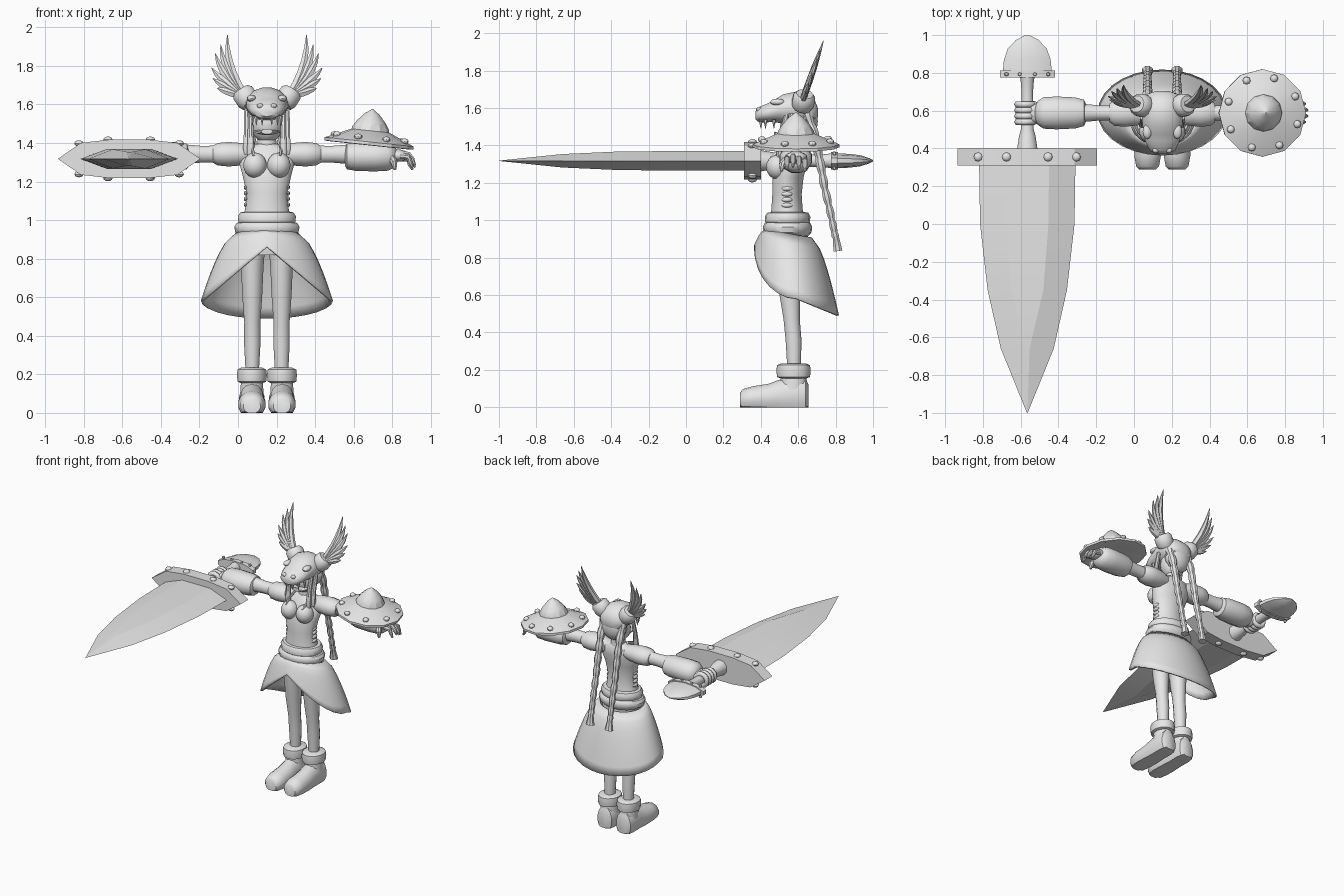
import bpy, bmesh, math
from mathutils import Vector, Matrix

CX = 0.15                       # body centre line
SX, SZ = -0.565, 1.318          # sword axis
GREY = bpy.data.materials.new("plain grey")
GREY.diffuse_color = (0.8, 0.8, 0.8, 1)


def finish(name, bm, angle=40):
    bmesh.ops.recalc_face_normals(bm, faces=bm.faces)
    me = bpy.data.meshes.new(name)
    bm.to_mesh(me)
    bm.free()
    for p in me.polygons:
        p.use_smooth = True
    me.set_sharp_from_angle(angle=math.radians(angle))
    me.materials.append(GREY)
    ob = bpy.data.objects.new(name, me)
    bpy.context.collection.objects.link(ob)
    return ob


def skin(name, rings, caps=True, angle=40):
    """Bridge equal-length closed rings of points."""
    bm = bmesh.new()
    vs = [[bm.verts.new(p) for p in r] for r in rings]
    n = len(vs[0])
    for a, b in zip(vs, vs[1:]):
        for i in range(n):
            j = (i + 1) % n
            bm.faces.new((a[i], a[j], b[j], b[i]))
    if caps:
        bm.faces.new(vs[0])
        bm.faces.new(vs[-1])
    return finish(name, bm, angle)


def loft(name, secs, n=12, up=(0, 0, 1), axis=None, zmin=None, angle=40):
    """Elliptic sections (x, y, z, half width, half height) along a path."""
    pts = [Vector(s[:3]) for s in secs]
    rings = []
    for k, s in enumerate(secs):
        t = Vector(axis) if axis else pts[min(k + 1, len(pts) - 1)] - pts[max(k - 1, 0)]
        side = t.normalized().cross(Vector(up)).normalized()
        top = side.cross(t).normalized()
        ring = []
        for i in range(n):
            w = 2 * math.pi * (i + 0.5) / n
            p = pts[k] + side * (s[3] * math.cos(w)) + top * (s[4] * math.sin(w))
            if zmin is not None:
                p.z = max(p.z, zmin)
            ring.append(p)
        rings.append(ring)
    return skin(name, rings, angle=angle)


def upright(name, secs, n=14, x=CX):
    """Sections (y, z, half x, half y) stacked in z."""
    return loft(name, [(x, y, z, a, b) for y, z, a, b in secs], n, (0, 1, 0), (0, 0, 1))


def ball(name, loc, r, seg=12, rings=8):
    bm = bmesh.new()
    bmesh.ops.create_uvsphere(bm, u_segments=seg, v_segments=rings, radius=1,
                              matrix=Matrix.Translation(loc) @ Matrix.Diagonal((*r, 1)))
    return finish(name, bm)


# ---- sword ----
blade = []
for y, w, f, h in ((0.32, .255, .115, .052), (0, .25, .112, .052), (-.35, .21, .085, .05),
                   (-.66, .14, .012, .036), (-1, .002, .001, .001)):
    blade.append([(SX + dx, y, SZ + dz) for dx, dz in
                  ((w, 0), (f, h), (-f, h), (-w, 0), (-f, -h), (f, -h))])
skin("sword_blade", blade, angle=15)
half = [(.37, 0), (.25, .083), (.1, .1), (-.1, .1), (-.25, .083)]
outline = half + [(-x, -z) for x, z in half]
skin("sword_guard", [[(SX + x, y, SZ + z) for x, z in outline] for y in (.31, .40)], angle=15)
for dx, dz in ((.26, .08), (.11, .1), (-.11, .1), (-.26, .08)):
    for s in (-1, 1):
        ball("guard_bolt", (SX + dx, .355, SZ + s * dz), (.024, .024, .016), 8, 6)
loft("sword_grip", [(SX, y, SZ, r, r) for y, r in
     ((.39, .058), (.47, .045), (.5, .036), (.7, .032), (.75, .036), (.79, .042))], 10)
loft("pommel_collar", [(SX, y, SZ, .153, .046) for y in (.775, .812)], 10, angle=25)
loft("pommel", [(SX, y, SZ, a, b) for y, a, b in
     ((.80, .137, .04), (.87, .13, .037), (.93, .108, .03), (.975, .062, .016), (1, .01, .004))],
     10, axis=(0, 1, 0), angle=25)
for dx in (-.11, -.04, .04, .11):
    for s in (-1, 1):
        ball("pommel_bolt", (SX + dx, .793, SZ + s * .04), (.011, .011, .011), 6, 4)

# ---- shield, tilted on the forearm ----
tilt = Matrix.Translation((.68, .588, 1.40)) @ Matrix.Rotation(math.radians(6), 4, 'Y')


def disc(name, prof, n):
    return skin(name, [[tilt @ Vector((r * math.cos(2 * math.pi * i / n), r * math.sin(2 * math.pi * i / n), z))
                        for i in range(n)] for r, z in prof], angle=25)


disc("shield_plate", [(.05, .03), (.215, -.012), (.232, -.01), (.232, .006), (.1, .064), (.02, .075)], 12)
disc("shield_spike", [(.1, .055), (.096, .078), (.075, .11), (.04, .15), (.002, .178)], 12)
for i in range(8):
    w = math.pi * (i + .6) / 4
    ball("shield_bolt", tilt @ Vector((.192 * math.cos(w), .192 * math.sin(w), .027)), (.021, .021, .016), 8, 6)

# ---- torso ----
upright("torso", [(.585, 1.395, .06, .04), (.585, 1.37, .13, .06), (.57, 1.31, .15, .08),
                  (.545, 1.23, .128, .085), (.54, 1.14, .108, .08), (.54, 1.06, .115, .085),
                  (.545, .98, .135, .1), (.55, .90, .142, .105), (.555, .82, .13, .1)], 16)
upright("neck", [(.59, 1.37, .055, .05), (.59, 1.45, .045, .045)])
upright("belt_upper_roll", [(.545, .975, .135, .105), (.543, .99, .15, .12), (.543, 1.02, .153, .122),
                            (.545, 1.04, .14, .11), (.545, 1.045, .11, .08)], 18)
upright("belt_lower_roll", [(.543, .915, .14, .11), (.543, .935, .166, .128), (.543, .965, .172, .132),
                            (.543, .985, .16, .122), (.543, .995, .13, .1)], 18)

# ---- skirt, short in front and long behind ----
rows = []
for k in range(8):
    t, row = k / 7, []
    f = t ** .62
    for i in range(28):
        p = 2 * math.pi * i / 28
        s, c = math.sin(p), math.cos(p)
        hem = .86 - .28 * abs(s) if c > 0 else .58 + .09 * c
        top = .925 + .02 * c
        row.append((CX + s * (.162 + .175 * f),
                    .545 - .122 * c + f * (.045 - .1 * c),
                    top + (hem - top) * t))
    rows.append(row)
skirt = skin("skirt", rows, caps=False, angle=50)
solid = skirt.modifiers.new("thickness", 'SOLIDIFY')
solid.thickness = .012
solid.offset = 0

# ---- head and beast helmet ----
ball("face", (CX, .585, 1.50), (.085, .082, .1), 16, 10)
loft("helmet", [(CX, y, z, a, b) for y, z, a, b in
     ((.372, 1.56, .035, .022), (.39, 1.565, .07, .042), (.44, 1.575, .093, .052), (.475, 1.585, .098, .062),
      (.52, 1.595, .107, .08), (.59, 1.6, .112, .09), (.65, 1.59, .108, .085), (.69, 1.58, .08, .06),
      (.705, 1.575, .03, .025))], 16, axis=(0, 1, 0))
loft("lower_jaw", [(CX, y, z, a, .014) for y, z, a in
     ((.47, 1.46, .03), (.49, 1.455, .055), (.56, 1.46, .075))], 10, axis=(0, 1, 0))
ball("hair_back", (CX, .64, 1.53), (.1, .065, .1))

for s, side in ((-1, "right"), (1, "left")):
    X = lambda d: CX + s * d
    ball(side + "_brow", (X(.08), .49, 1.632), (.024, .04, .018))
    ball(side + "_nostril", (X(.035), .392, 1.592), (.018, .018, .014), 8, 6)
    for d, y in ((.025, .40), (.055, .425), (.075, .47)):
        loft(side + "_tooth", [(X(d), y, 1.54, .012, .012), (X(d), y, 1.49, .001, .001)], 6, (0, 1, 0))

    # wing on the helmet: band and fanned feathers
    loft(side + "_wing_band", [(X(.085), .62, 1.61, .055, .055), (X(.10), .625, 1.625, .062, .062),
                               (X(.125), .632, 1.66, .06, .06), (X(.135), .635, 1.675, .045, .045)], 12, (0, 1, 0))
    for mx, mz, tx, tz in ((.195, 1.79, .205, 1.96), (.21, 1.77, .24, 1.91), (.22, 1.75, .268, 1.865),
                           (.215, 1.715, .287, 1.79), (.205, 1.69, .28, 1.735), (.19, 1.665, .258, 1.685)):
        path = []
        for k, r in enumerate((.022, .024, .023, .02, .013, .002)):
            t = k / 5
            x = (1 - t) ** 2 * .115 + 2 * t * (1 - t) * (mx + .02) + t * t * tx
            z = (1 - t) ** 2 * 1.645 + 2 * t * (1 - t) * mz + t * t * tz
            path.append((X(x), .625 + (z - 1.645) * .35, z, r, r * .75))
        loft(side + "_feather", path, 6, (0, 1, 0))

    # long braid with tassel, short front locks
    way = [(.63, 1.62), (.685, 1.46), (.715, 1.32), (.74, 1.18), (.77, 1.05), (.795, .93)]
    braid = []
    for k in range(41):
        u = min(k / 8, 4.999)
        i, q = int(u), u - int(u)
        y, z = (way[i][j] * (1 - q) + way[i + 1][j] * q for j in (0, 1))
        r = (.031 - .01 * k / 40) * (.72 + .28 * abs(math.sin(math.pi * k / 5)))
        braid.append((X(.078), y, z, r, r))
    loft(side + "_braid", braid, 8, (0, 1, 0))
    loft(side + "_braid_tassel", [(X(.078), .79, .945, .016, .016), (X(.078), .797, .92, .024, .022),
                                  (X(.078), .802, .905, .018, .018), (X(.078), .812, .835, .032, .026)], 8, (0, 1, 0))
    for d, y, z in ((.085, .51, 1.32), (.105, .535, 1.34)):
        upright(side + "_front_lock", [(y + .03, 1.57, .014, .014), (y, 1.45, .016, .016),
                                       (y - .01, z + .03, .02, .018), (y - .01, z, .012, .01)], 8, X(d))

    # chest and waist lacing
    ball(side + "_chest_cup", (X(.062), .49, 1.285), (.062, .062, .066), 14, 10)
    loft(side + "_strap", [(X(.068), .455, 1.33, .012, .008), (X(.075), .5, 1.37, .012, .008),
                           (X(.07), .58, 1.40, .012, .008)], 6, (1, 0, 0))
    for k in range(5):
        ball(side + "_lacing", (X(.108), .54, 1.08 + .03 * k), (.012, .03, .013), 8, 6)

    # arm from puffed sleeve to gauntlet
    for part, secs in (("sleeve", ((.08, .055, .045), (.13, .068, .06), (.2, .076, .066), (.255, .07, .06),
                                   (.28, .05, .046))),
                       ("forearm", ((.26, .042, .046), (.34, .042, .045), (.42, .05, .052))),
                       ("gauntlet", ((.405, .05, .05), (.415, .072, .068), (.46, .085, .077), (.56, .09, .08),
                                     (.63, .086, .076), (.66, .065, .06), (.675, .035, .035)))):
        z0 = 1.342 if part != "gauntlet" else 1.33
        loft(side + "_" + part, [(X(d), .588, z0, a, b) for d, a, b in secs], 12, axis=(1, 0, 0))

    # leg, cuff and boot
    upright(side + "_leg", [(.55, .88, .07, .085), (.55, .75, .06, .07), (.555, .6, .053, .057),
                            (.565, .47, .043, .045), (.575, .36, .044, .044), (.578, .2, .035, .037)], 12, X(.076))
    upright(side + "_boot_cuff", [(.575, .155, .06, .07), (.575, .162, .076, .088), (.575, .195, .08, .092),
                                  (.575, .225, .076, .088), (.575, .235, .055, .065)], 14, X(.078))
    loft(side + "_boot", [(X(.078), y, z, a, b) for y, z, a, b in
         ((.288, .035, .045, .04), (.305, .04, .062, .058), (.36, .045, .072, .068), (.44, .045, .072, .08),
          (.52, .055, .066, .1), (.6, .06, .068, .105), (.64, .055, .06, .1), (.655, .05, .04, .07))],
         14, axis=(0, 1, 0), zmin=0)
    upright(side + "_boot_shaft", [(.575, .06, .066, .078), (.575, .17, .058, .07)], 12, X(.078))

# ---- gripping hand ----
ball("gripping_palm", (-.535, .588, 1.32), (.05, .065, .045))
for k in range(4):
    bpy.ops.mesh.primitive_torus_add(major_segments=12, minor_segments=6, major_radius=.042, minor_radius=.018,
                                     location=(-.575, .54 + .031 * k, SZ), rotation=(math.pi / 2, 0, 0))
    ring = bpy.context.object
    ring.name = "gripping_finger"
    ring.data.materials.append(GREY)
    bpy.ops.object.shade_smooth()

# ---- open hand ----
ball("open_palm", (.83, .588, 1.335), (.055, .06, .032))
for k in range(4):
    y = .54 + .032 * k
    dz, reach = -.012 * abs(k - 1), .93 - .012 * abs(k - 1.5)
    loft("open_finger", [(.84, y, 1.345 + dz, .016, .016), (.885, y, 1.34 + dz, .016, .016),
                         (reach - .02, y, 1.315 + dz, .014, .014), (reach - .006, y, 1.285 + dz, .006, .006)], 8)
loft("open_thumb", [(.79, .54, 1.33, .02, .02), (.81, .515, 1.30, .019, .019), (.815, .51, 1.262, .008, .008)],
     8, (1, 0, 0))
